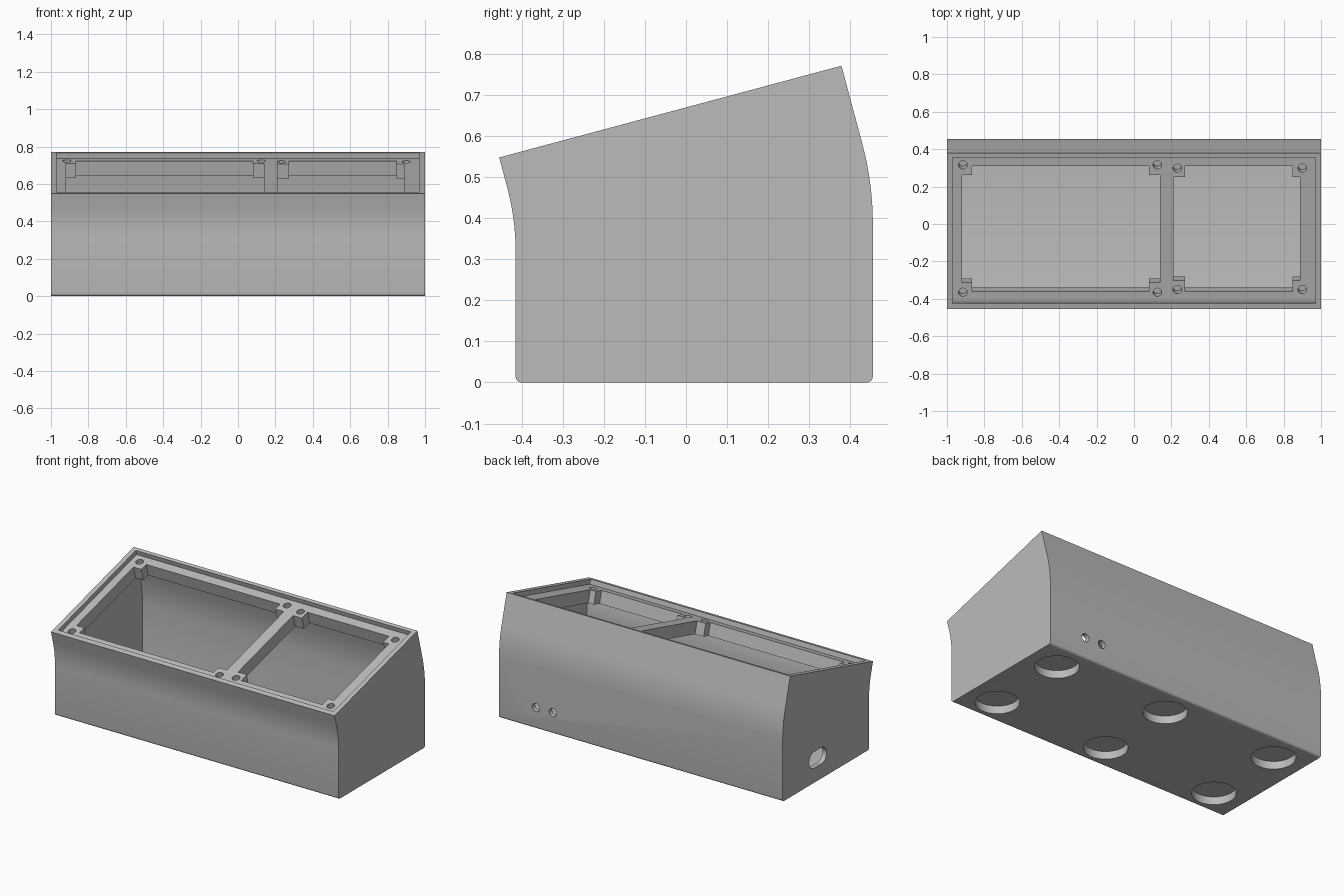
import bpy
import bmesh
from math import pi, radians, sin, cos, tan
from mathutils import Matrix, Vector

if "Cube" in bpy.data.objects:
    bpy.data.objects.remove(bpy.data.objects["Cube"], do_unlink=True)

TILT = radians(15)
LENGTH = 0.863          # sloped top, front to back
WALL = 0.03
LEDGE = 0.03            # depth of the panel recess
FRAME = 0.11            # depth of the frame underside
SLOPE = Matrix.Translation((0, -0.455, 0.548)) @ Matrix.Rotation(TILT, 4, "X")

grey = bpy.data.materials.new("plastic grey")
grey.use_nodes = True
COLOUR = (0.5, 0.5, 0.5, 1)
grey.diffuse_color = COLOUR
grey.node_tree.nodes["Principled BSDF"].inputs["Base Color"].default_value = COLOUR


def prism(name, points, sweep, matrix=Matrix()):
    """Extrude a closed outline of 3D points along a vector."""
    bm = bmesh.new()
    face = bm.faces.new([bm.verts.new(p) for p in points])
    new = bmesh.ops.extrude_face_region(bm, geom=[face])["geom"]
    bmesh.ops.translate(bm, vec=sweep, verts=[v for v in new if isinstance(v, bmesh.types.BMVert)])
    bmesh.ops.recalc_face_normals(bm, faces=bm.faces)
    bm.transform(matrix)
    mesh = bpy.data.meshes.new(name)
    bm.to_mesh(mesh)
    bm.free()
    mesh.materials.append(grey)
    obj = bpy.data.objects.new(name, mesh)
    bpy.context.collection.objects.link(obj)
    return obj


def ring(radius, stretch=0, sides=48):
    """Circle, or a stadium when stretched sideways."""
    pts = []
    for i in range(sides):
        a = 2 * pi * (i + 0.5) / sides
        shift = stretch if cos(a) > 0 else -stretch
        pts.append((radius * cos(a) + shift, radius * sin(a)))
    return pts


def bend(top, wall_y, reach):
    """Curve from the upright wall into the tilted upper wall."""
    top = Vector(top)
    knee = Vector((wall_y, top.y - abs(top.x - wall_y) / tan(TILT)))
    low = knee - Vector((0, reach))
    high = knee + (top - knee).normalized() * reach
    curve = []
    for i in range(11):
        t = i / 10
        curve.append(low * (1 - t) ** 2 + knee * 2 * t * (1 - t) + high * t * t)
    return curve + [top]


def section(inset, depth, floor, fillet):
    """Side outline of the box, inset by a wall thickness."""
    front_y, back_y = -0.415 + inset, 0.455 - inset
    f = SLOPE @ Vector((0, inset, -depth))
    b = SLOPE @ Vector((0, LENGTH - inset, -depth))
    pts = bend((f.y, f.z), front_y, 0.08)
    pts += reversed(bend((b.y, b.z), back_y, 0.1))
    for y, start in ((back_y - fillet, 0), (front_y + fillet, -pi / 2)):
        for i in range(6):
            a = start - i * pi / 10
            pts.append((y + fillet * cos(a), floor + fillet + fillet * sin(a)))
    return pts


def side_prism(name, inset, depth, floor, fillet):
    x = 1 - inset
    pts = [(-x, p[0], p[1]) for p in section(inset, depth, floor, fillet)]
    return prism(name, pts, (2 * x, 0, 0))


def slope_cut(points, deep):
    """Cutter that sinks into the sloped top."""
    return prism("cutter", [(x, u, 0.05) for x, u in points], (0, 0, -deep - 0.05), SLOPE)


def notched(x0, x1, u0, u1, w_left, w_right, h):
    """Rectangle with its four corners kept as screw posts."""
    a, b = x0 + w_left, x1 - w_right
    return [(a, u0), (b, u0), (b, u0 + h), (x1, u0 + h), (x1, u1 - h), (b, u1 - h),
            (b, u1), (a, u1), (a, u1 - h), (x0, u1 - h), (x0, u0 + h), (a, u0 + h)]


# Outer shell
case = side_prism("sloped_case", 0, 0, 0, 0.015)

# Hollow inside and panel recess
cutters = [side_prism("cutter", WALL, FRAME, 0.07, 0.005)]
r = 1 - WALL
cutters.append(slope_cut([(-r, 0.031), (r, 0.031), (r, 0.84), (-r, 0.84)], LEDGE))

# Two frame openings
cutters.append(slope_cut(notched(-0.92, 0.14, 0.09, 0.784, 0.055, 0.06, 0.05), FRAME + 0.03))
cutters.append(slope_cut(notched(0.212, 0.887, 0.09, 0.784, 0.062, 0.04, 0.06), FRAME + 0.03))

# Screw holes in the frame corners
for xs, us in (((-0.915, 0.125), (0.085, 0.79)), ((0.232, 0.9), (0.1, 0.772))):
    for x in xs:
        for u in us:
            cutters.append(slope_cut([(x + p, u + q) for p, q in ring(0.023, sides=24)], 0.09))

# Round foot pockets underneath
for x in (-0.8, 0, 0.8):
    for y in (-0.25, 0.275):
        pts = [(x + p, y + q, -0.05) for p, q in ring(0.127)]
        cutters.append(prism("cutter", pts, (0, 0, 0.1)))

# Cable holes in the back
for x in (0.62, 0.74):
    pts = [(x + p, 0.4, 0.135 + q) for p, q in ring(0.026, sides=24)]
    cutters.append(prism("cutter", pts, (0, 0.1, 0)))

# Socket slot in the end wall
pts = [(-1.05, 0.1 + p, 0.145 + q) for p, q in ring(0.052, 0.036)]
cutters.append(prism("cutter", pts, (0.1, 0, 0)))

# Cut everything from the case
bpy.context.view_layer.objects.active = case
for cutter in cutters:
    cutter.hide_render = True
    mod = case.modifiers.new("cut", "BOOLEAN")
    mod.operation = "DIFFERENCE"
    mod.solver = "EXACT"
    mod.object = cutter
    bpy.ops.object.modifier_apply(modifier=mod.name)
    bpy.data.objects.remove(cutter, do_unlink=True)

bpy.ops.object.select_all(action="DESELECT")
case.select_set(True)
bpy.ops.object.shade_smooth_by_angle(angle=radians(35))
